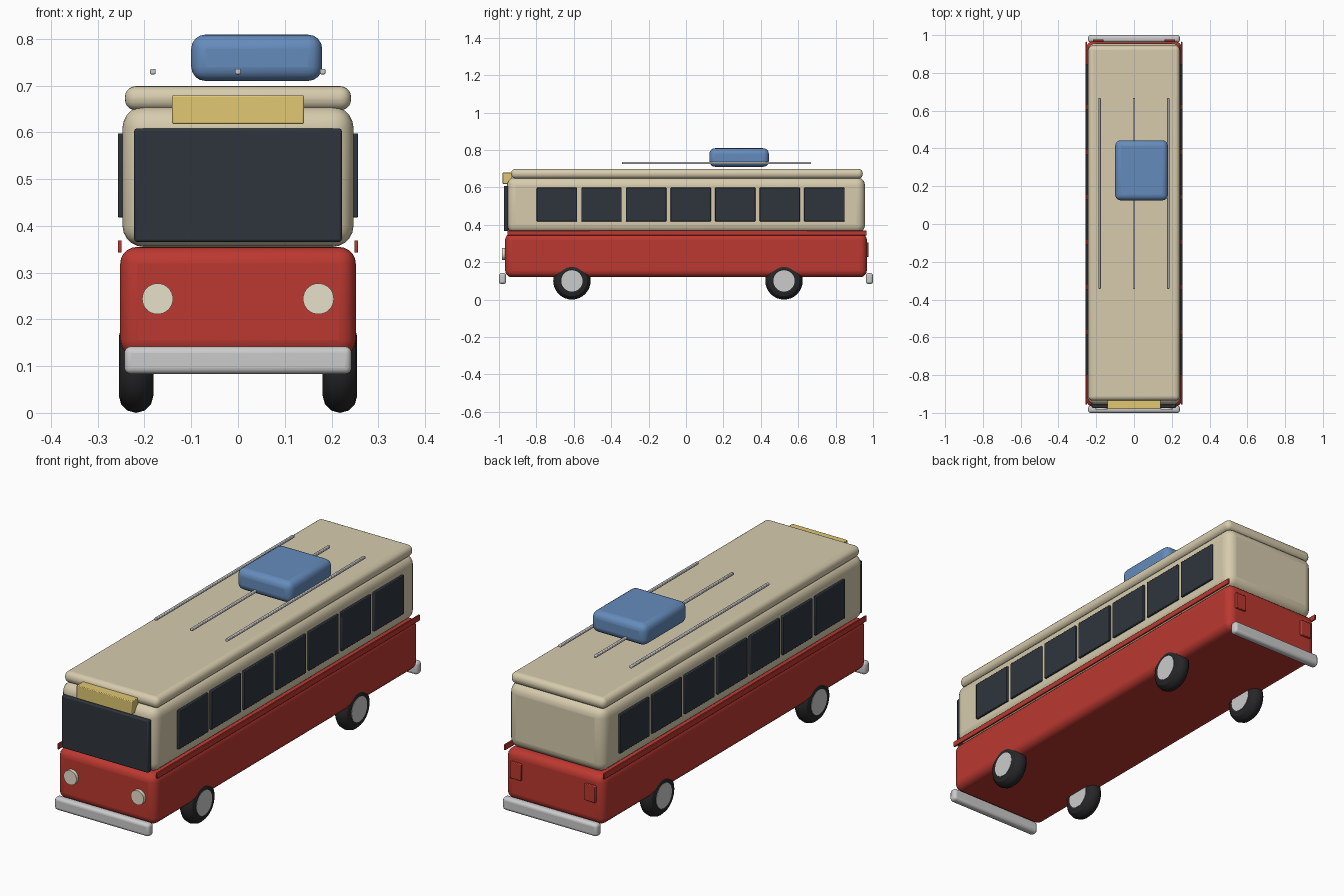
import bpy
from math import pi

if "Cube" in bpy.data.objects:
    bpy.data.objects.remove(bpy.data.objects["Cube"])


def paint(name, rgb):
    m = bpy.data.materials.new(name)
    m.diffuse_color = (*rgb, 1)
    m.use_nodes = True
    m.node_tree.nodes["Principled BSDF"].inputs["Base Color"].default_value = m.diffuse_color
    return m


RED = paint("red_paint", (0.5, 0.04, 0.03))
CREAM = paint("cream_paint", (0.68, 0.6, 0.42))
GLASS = paint("dark_glass", (0.028, 0.036, 0.048))
RUBBER = paint("rubber", (0.02, 0.02, 0.022))
BLUE = paint("blue_fabric", (0.13, 0.26, 0.5))
YELLOW = paint("yellow_sign", (0.75, 0.58, 0.17))
LAMP = paint("lamp_glass", (0.8, 0.75, 0.6))


def finish(name, mat):
    ob = bpy.context.object
    ob.name = name
    if mat:
        ob.data.materials.append(mat)
    bpy.ops.object.shade_smooth_by_angle(angle=pi / 6)
    return ob


def box(name, xs, ys, zs, mat=None, bevel=0.003, segments=2):
    """Rounded box given by its min/max on each axis."""
    spans = (xs, ys, zs)
    bpy.ops.mesh.primitive_cube_add(size=1, location=[(a + b) / 2 for a, b in spans])
    bpy.context.object.scale = [b - a for a, b in spans]
    bpy.ops.object.transform_apply(location=False, rotation=False, scale=True)
    mod = bpy.context.object.modifiers.new("round", "BEVEL")
    mod.width = bevel
    mod.segments = segments
    return finish(name, mat)


def disc(name, loc, radius, depth, rot, mat=None):
    bpy.ops.mesh.primitive_cylinder_add(vertices=32, radius=radius, depth=depth,
                                        location=loc, rotation=rot)
    return finish(name, mat)


# Body shells and roof
box("lower_body", (-0.252, 0.252), (-0.967, 0.967), (0.12, 0.355), RED, 0.036, 5)
box("upper_body", (-0.247, 0.247), (-0.957, 0.957), (0.355, 0.655), CREAM, 0.045, 5)
box("roof", (-0.242, 0.242), (-0.935, 0.945), (0.647, 0.699), CREAM, 0.024, 5)

# Windscreen and destination sign
box("windscreen", (-0.222, 0.222), (-0.974, -0.95), (0.366, 0.608), GLASS, 0.005)
box("destination_sign", (-0.141, 0.141), (-0.98, -0.93), (0.618, 0.679), YELLOW)

# Bumpers
box("front_bumper", (-0.243, 0.243), (-1.0, -0.962), (0.083, 0.142), None, 0.014, 4)
box("rear_bumper", (-0.243, 0.243), (0.962, 1.0), (0.083, 0.142), None, 0.014, 4)

for side, s in (("left", -1), ("right", 1)):
    def span(a, b):
        return tuple(sorted((s * a, s * b)))

    # Side windows and belt trim
    for i in range(7):
        y = -0.69 + i * 0.2383
        box(f"{side}_window_{i + 1}", span(0.24, 0.257), (y - 0.108, y + 0.108),
            (0.418, 0.598), GLASS)
    box(f"{side}_belt_trim", span(0.249, 0.257), (-0.955, 0.965), (0.343, 0.369), RED, 0.002)

    # Headlight and tail light
    disc(f"{side}_headlight", (s * 0.172, -0.97, 0.244), 0.033, 0.026, (pi / 2, 0, 0), LAMP)
    box(f"{side}_tail_light", span(0.162, 0.218), (0.955, 0.977), (0.228, 0.305), RED)

    # Wheels: round tyre with a hub showing on both faces
    for end, y in (("front", -0.61), ("rear", 0.524)):
        loc = (s * 0.218, y, 0.1)
        bpy.ops.mesh.primitive_torus_add(location=loc, rotation=(0, pi / 2, 0),
                                         major_radius=0.063, minor_radius=0.037,
                                         major_segments=32, minor_segments=12)
        finish(f"{end}_{side}_tyre", RUBBER)
        disc(f"{end}_{side}_hub", loc, 0.057, 0.074, (0, pi / 2, 0))

# Roof rack rails
for i, x in enumerate((-0.182, 0, 0.181)):
    box(f"rack_rail_{i + 1}", (x - 0.006, x + 0.006), (-0.343, 0.667), (0.724, 0.736),
        None, 0.003)

# Luggage on the rack
box("luggage", (-0.1, 0.18), (0.125, 0.443), (0.71, 0.809), BLUE, 0.03, 4)
